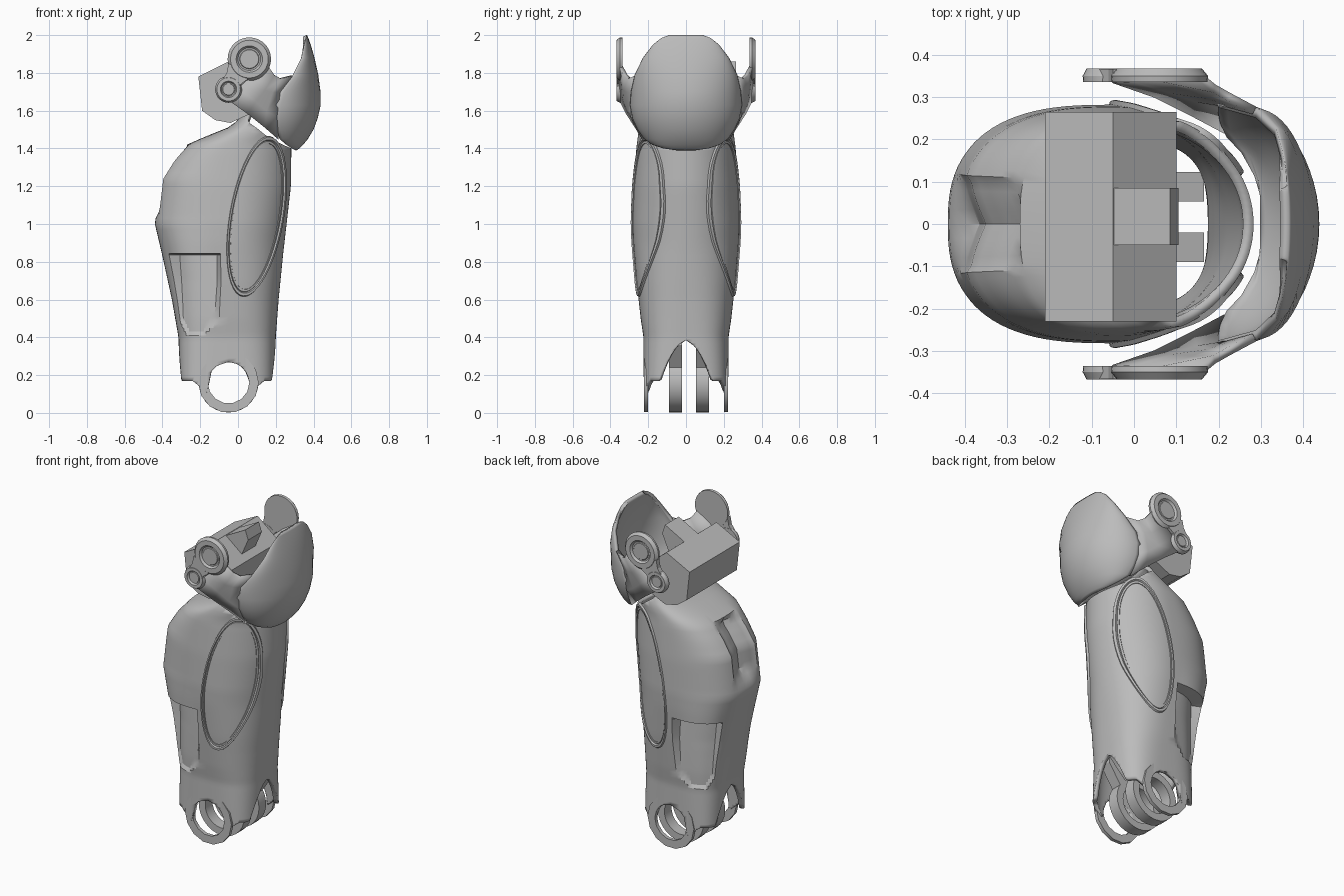
import bpy, bmesh
from math import sin, cos, pi, sqrt, radians
from mathutils import Vector

if "Cube" in bpy.data.objects:
    bpy.data.objects.remove(bpy.data.objects["Cube"])

grey = bpy.data.materials.new("plain_grey")
grey.use_nodes = True
grey.diffuse_color = (0.5, 0.5, 0.5, 1)
grey.node_tree.nodes["Principled BSDF"].inputs["Base Color"].default_value = (0.5, 0.5, 0.5, 1)


def finish(name, bm, angle=30, thick=0, offset=-1):
    bmesh.ops.remove_doubles(bm, verts=bm.verts, dist=0.0005)
    bmesh.ops.recalc_face_normals(bm, faces=bm.faces)
    mesh = bpy.data.meshes.new(name)
    bm.to_mesh(mesh)
    bm.free()
    ob = bpy.data.objects.new(name, mesh)
    bpy.context.collection.objects.link(ob)
    mesh.materials.append(grey)
    bpy.ops.object.select_all(action='DESELECT')
    ob.select_set(True)
    bpy.context.view_layer.objects.active = ob
    if angle:
        bpy.ops.object.shade_smooth_by_angle(angle=radians(angle))
    if thick:
        mod = ob.modifiers.new("thickness", 'SOLIDIFY')
        mod.thickness = thick
        mod.offset = offset
    return ob


def grid(name, rows, wrap=False, loop=False, **kw):
    """Skin rows of points; wrap closes each row, loop joins last row to first."""
    bm = bmesh.new()
    vs = [[bm.verts.new(p) for p in row] for row in rows]
    n = len(rows[0])
    for i in range(len(rows) if loop else len(rows) - 1):
        a, b = vs[i], vs[(i + 1) % len(rows)]
        for j in range(n if wrap else n - 1):
            k = (j + 1) % n
            bm.faces.new((a[j], a[k], b[k], b[j]))
    return finish(name, bm, **kw)


def lathe_y(name, profile, cx, cz, sides, side=1, loop=False, angle=30):
    """Spin (radius, y) points about a sideways axis."""
    rows = [[(cx + r * cos(2 * pi * i / sides), side * y, cz + r * sin(2 * pi * i / sides))
             for i in range(sides)] for r, y in profile]
    return grid(name, rows, wrap=True, loop=loop, angle=angle)


def prism(name, outline, y0, y1, angle=0):
    bm = bmesh.new()
    face = bm.faces.new([bm.verts.new((x, y0, z)) for x, z in outline])
    out = bmesh.ops.extrude_face_region(bm, geom=[face])
    moved = [v for v in out["geom"] if isinstance(v, bmesh.types.BMVert)]
    bmesh.ops.translate(bm, verts=moved, vec=(0, y1 - y0, 0))
    return finish(name, bm, angle=angle)


def lerp(table, z):
    for (z0, v0), (z1, v1) in zip(table, table[1:]):
        if z <= z1:
            return v0 + (v1 - v0) * max(0, (z - z0) / (z1 - z0))
    return table[-1][1]


# Shin profile tables: height against front, back, half width, centre and squareness
FRONT = [(.17, .195), (.4, .2), (.6, .215), (.85, .24), (1.2, .28), (1.6, .285)]
BACK = [(.17, -.31), (.4, -.315), (.6, -.35), (.83, -.4), (1, -.44), (1.24, -.41),
        (1.34, -.345), (1.42, -.27), (1.46, -.18), (1.52, -.03), (1.6, .04)]
WIDTH = [(.17, .225), (.4, .225), (.5, .24), (.7, .262), (.9, .278), (1, .282),
         (1.2, .277), (1.4, .263), (1.5, .25), (1.6, .2)]
MID = [(1.2, -.05), (1.42, -.03), (1.5, .05), (1.6, .09)]
POWER = [(.17, 3.4), (.5, 2.6), (.9, 2.05)]
BACK_POWER = [(.17, 4), (.4, 3.4), (.7, 2.6)]
HUB_X, HUB_Z = -.05, .16


def section(z, fwd):
    c = lerp(MID, z)
    a = lerp(FRONT, z) - c if fwd else c - lerp(BACK, z)
    return c, a, lerp(WIDTH, z), lerp(POWER if fwd else BACK_POWER, z)


def ring_point(t, z):
    c, a, b, n = section(z, cos(t) >= 0)
    s = 1 if cos(t) >= 0 else -1
    g = 1 if sin(t) >= 0 else -1
    return c + s * a * abs(cos(t)) ** (2 / n), g * b * abs(sin(t)) ** (2 / n)


def skin(x, z):
    """Outer surface point and normal at a side position."""
    c, a, b, n = section(z, x >= lerp(MID, z))
    u = min(abs(x - c) / a, .97)
    v = (1 - u ** n) ** (1 / n)
    nx = u ** (n - 1) / a * (1 if x > c else -1)
    return Vector((x, b * v, z)), Vector((nx, v ** (n - 1) / b, 0)).normalized()


def bottom(x, y):
    reach = abs(x - HUB_X)
    if abs(y) > .15 and reach < .11:
        return HUB_Z + sqrt(.0121 - reach ** 2)
    if abs(y) > .15 and reach < .19:
        return .17 - (.19 - reach) * .8
    return .17 + .215 * max(0, 1 - (abs(y) / .14) ** 2)


def shin_point(t, level):
    x, y = ring_point(t, .2)
    top = 1.4 + .2 * min(1, (1 - cos(t)) / 1.5)
    z = min(max(level, bottom(x, y)), top)
    x, y = ring_point(t, z)
    # calf pocket under an overhanging lip, running along the columns
    across = (abs(pi - t) - radians(58)) / radians(27)
    if abs(across) < 1:
        floor = .42 + .1 * across ** 4
        depth = 0
        if floor < z < .84:
            depth = .06 + .16 * (z - floor) / (.84 - floor)
        elif .84 < z < 1.02:
            depth = -.045 * (1.02 - z) / .18 * (1 - across ** 2)
        x = HUB_X + (x - HUB_X) * (1 - .7 * depth)
        y *= 1 - depth
    # groove down the back of the calf
    if x < -.15 and abs(y) < .1 and 1.04 < z < 1.42:
        x += (.015 + .045 * (1 - abs(y) / .1)) * min(1, (z - 1.04) / .08, (1.42 - z) / .04)
    return x, y, z


levels = [.05 + .02 * i for i in range(39)] + [.835, .845] + [.88 + .03 * i for i in range(24)]
levels += [1.585, 1.6]
COLS = 96
grid("shin_shell", [[shin_point(2 * pi * i / COLS, h) for i in range(COLS)] for h in levels],
     wrap=True, thick=.025)

# Kneecap bowl
CAP = [(1.39, .31, .305, .05), (1.4, .325, .285, .12), (1.42, .345, .255, .18),
       (1.45, .37, .22, .222), (1.5, .4, .205, .257), (1.56, .422, .2, .285),
       (1.63, .438, .2, .297), (1.7, .437, .22, .292), (1.79, .425, .29, .272),
       (1.88, .405, .335, .228), (1.95, .385, .35, .175), (1.985, .372, .358, .13),
       (2.0, .366, .361, .09)]
grid("kneecap", [[(xe + (xf - xe) * cos(t), w * sin(t), z)
                  for t in [pi * (i / 28 - .5) for i in range(29)]]
                 for z, xf, xe, w in CAP], thick=.022, angle=40)

# Knee joint block with a central prong continuing the roof slope
prism("knee_block", [(-.21, 1.78), (-.19, 1.6), (-.12, 1.55), (-.04, 1.535), (.1, 1.6),
                     (.1, 1.74), (-.05, 1.86)], -.23, .265)
prism("knee_prong", [(-.1, 1.83), (.03, 1.7), (.105, 1.87), (.085, 1.928)], -.05, .085)

for s, tag in ((1, "back"), (-1, "front")):
    # Raised oval trim draped on the side
    rows = []
    for i in range(48):
        t = 2 * pi * i / 48
        row = []
        for k, h in ((.85, -.004), (.855, .005), (.9, .005), (.91, .001), (.93, .011),
                     (.985, .011), (1.01, -.004)):
            u, w = .14 * k * cos(t), .43 * (.39 + .61 * k) * sin(t)
            p, nrm = skin(.096 + u * cos(.17) + w * sin(.17), 1.04 + w * cos(.17) - u * sin(.17))
            p += nrm * h
            row.append((p.x, s * p.y, p.z))
        rows.append(row)
    grid("oval_trim_" + tag, rows, loop=True, angle=40)

    # Ankle lug
    lathe_y("ankle_lug_" + tag, [(.11, .2), (.16, .2), (.16, .222), (.11, .222)],
            HUB_X, HUB_Z, 14, s, loop=True)

    # Knee hubs with dished centres, joined by a link
    for size, x, z, part in ((1, .06, 1.873, "large"), (.62, -.05, 1.713, "small")):
        shape = [(0, .335), (.113, .335), (.115, .35), (.1, .368), (.07, .368),
                 (.06, .356), (.052, .356), (.049, .36), (0, .36)]
        lathe_y(part + "_knee_hub_" + tag, [(r * size, y) for r, y in shape], x, z, 28, s)
    prism("hub_link_" + tag, [(-.09, 1.755), (-.06, 1.8), (-.05, 1.85), (-.005, 1.825),
                              (.04, 1.798), (.05, 1.765), (.015, 1.74), (.005, 1.695),
                              (-.015, 1.755), (-.05, 1.765)], s * .336, s * .366)

    # Web joining the hubs to the kneecap
    web = [[(-.05, .343, 1.655), (.0, .345, 1.72), (.07, .345, 1.78), (.16, .345, 1.835)],
           [(.05, .308, 1.585), (.09, .318, 1.65), (.14, .322, 1.71), (.19, .32, 1.79)],
           [(.14, .262, 1.515), (.15, .297, 1.6), (.18, .305, 1.7), (.225, .3, 1.77)],
           [(.215, .222, 1.45), (.205, .283, 1.57), (.22, .286, 1.7), (.285, .268, 1.785)]]
    grid("knee_web_" + tag, [[(x, s * y, z) for x, y, z in r] for r in web], thick=.02, offset=0)

# Inner ankle rings with struts up to the front wall
for y, tag in ((.088, "back"), (-.055, "front")):
    lathe_y("ankle_ring_" + tag, [(.113, y - .035), (.158, y - .035), (.158, y + .035),
                                  (.113, y + .035)], HUB_X, HUB_Z, 28, loop=True)
    prism("ankle_strut_" + tag, [(.02, .26), (.07, .22), (.165, .36), (.165, .4)],
          y - .035, y + .035)
